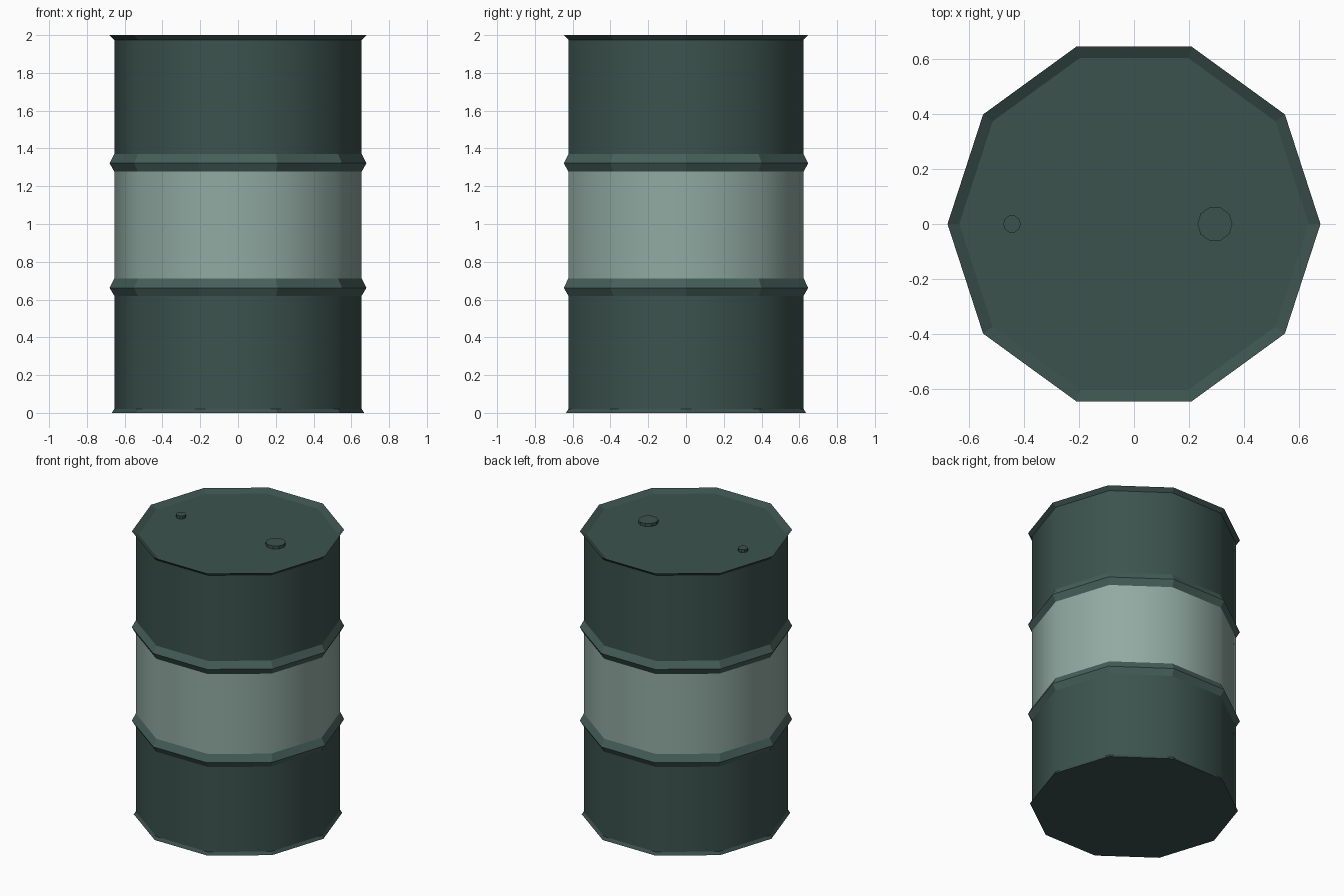
import bpy, bmesh, math

if "Cube" in bpy.data.objects:
    bpy.data.objects.remove(bpy.data.objects["Cube"])

SIDES = 10


def material(name, rgb):
    m = bpy.data.materials.new(name)
    m.diffuse_color = (*rgb, 1.0)
    m.use_nodes = True
    m.node_tree.nodes["Principled BSDF"].inputs["Base Color"].default_value = m.diffuse_color
    return m


dark = material("dark green paint", (0.045, 0.086, 0.074))
rib_green = material("rib green paint", (0.062, 0.117, 0.101))
pale = material("pale green band", (0.283, 0.402, 0.361))


def lathe(name, profile, mats, kinds, sides=SIDES, centre=(0, 0)):
    """Revolve (radius, z) points and cap both ends.
    kinds holds (material index, smooth) for each profile segment."""
    bm = bmesh.new()
    rings = []
    for r, z in profile:
        rings.append([bm.verts.new((centre[0] + r * math.cos(2 * math.pi * i / sides),
                                    centre[1] + r * math.sin(2 * math.pi * i / sides), z))
                      for i in range(sides)])
    for (lo, hi), (mat, smooth) in zip(zip(rings, rings[1:]), kinds):
        for i in range(sides):
            j = (i + 1) % sides
            f = bm.faces.new((lo[i], lo[j], hi[j], hi[i]))
            f.material_index = mat
            f.smooth = smooth
    bm.faces.new(rings[0][::-1])
    bm.faces.new(rings[-1])
    mesh = bpy.data.meshes.new(name)
    bm.to_mesh(mesh)
    bm.free()
    for m in mats:
        mesh.materials.append(m)
    obj = bpy.data.objects.new(name, mesh)
    bpy.context.collection.objects.link(obj)
    return obj


# Drum shell: bottom flare, walls, two ribs, top rim and recessed lid
R, RIM, LID = 0.655, 0.68, 1.977
profile = [(0.668, 0), (R, 0.02),
           (R, 0.62), (RIM, 0.662), (R, 0.712),
           (R, 1.277), (RIM, 1.322), (R, 1.37),
           (R, 1.975), (RIM, 2.0), (0.637, LID)]
kinds = [(0, False), (0, True), (1, False), (1, False), (2, True),
         (1, False), (1, False), (0, True), (0, False), (0, False)]
lathe("drum_shell", profile, [dark, rib_green, pale], kinds)

# Bung caps on the lid
for name, x, r in (("large_bung_cap", 0.295, 0.064), ("small_vent_cap", -0.445, 0.032)):
    lathe(name, [(r, LID - 0.005), (r, 1.998)], [dark], [(0, False)], centre=(x, 0))
